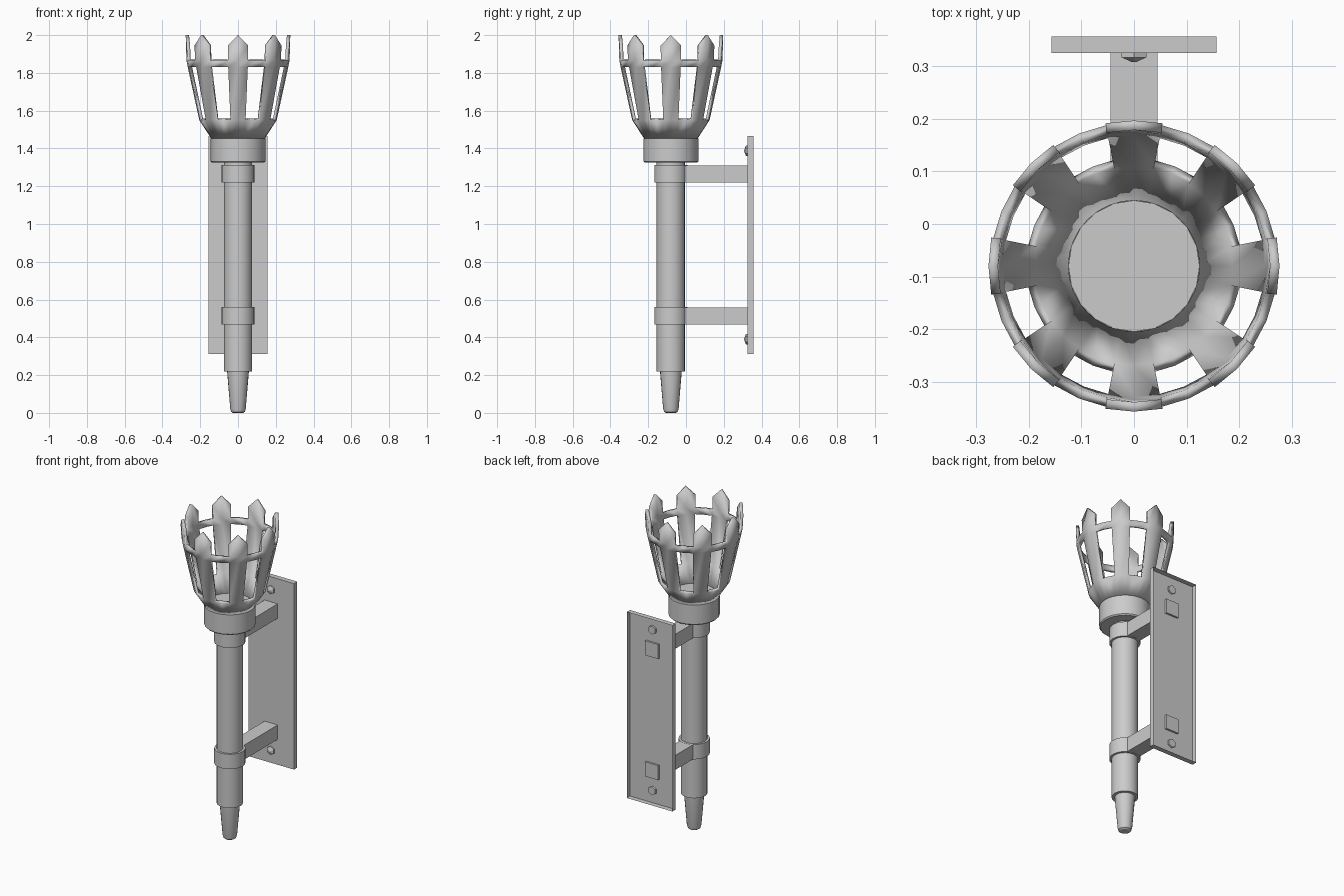
import bpy, bmesh, math
from mathutils import Matrix, Vector

if "Cube" in bpy.data.objects:
    bpy.data.objects.remove(bpy.data.objects["Cube"])

AXIS_Y = -0.08


def finish(name, bm, smooth=True):
    me = bpy.data.meshes.new(name)
    bm.to_mesh(me)
    bm.free()
    ob = bpy.data.objects.new(name, me)
    bpy.context.collection.objects.link(ob)
    if smooth:
        bpy.ops.object.select_all(action='DESELECT')
        ob.select_set(True)
        bpy.context.view_layer.objects.active = ob
        bpy.ops.object.shade_smooth_by_angle(angle=math.radians(32))
    return ob


def lathe(name, profile, sides=20):
    """Closed solid of revolution about the torch axis, profile of (radius, z) upwards."""
    bm = bmesh.new()
    rings = []
    for r, z in profile:
        rings.append([bm.verts.new((r * math.cos(2 * math.pi * i / sides),
                                    AXIS_Y + r * math.sin(2 * math.pi * i / sides), z))
                      for i in range(sides)])
    for a, b in zip(rings, rings[1:]):
        for i in range(sides):
            j = (i + 1) % sides
            bm.faces.new((a[i], a[j], b[j], b[i]))
    bm.faces.new(rings[0][::-1])
    bm.faces.new(rings[-1])
    return finish(name, bm)


def box(name, lo, hi, open_back=False):
    lo, hi = Vector(lo), Vector(hi)
    bm = bmesh.new()
    bmesh.ops.create_cube(bm, size=1, matrix=Matrix.Translation((lo + hi) / 2)
                          @ Matrix.Diagonal((*(hi - lo), 1)))
    if open_back:
        back = [f for f in bm.faces if f.normal.y > 0.9]
        bmesh.ops.delete(bm, geom=back, context='FACES_ONLY')
    return finish(name, bm, smooth=False)


# Handle, pointed foot and collar under the basket
lathe("foot", [(0.027, 0), (0.036, 0.006), (0.041, 0.022), (0.058, 0.225)])
lathe("shaft", [(0.075, 0.22), (0.075, 1.34)])
lathe("collar", [(0.138, 1.325), (0.145, 1.332), (0.145, 1.452)])

# Fire basket: slotted flared wall with eight pointed slats
SEG = 32
levels = [(0.14, 1.45), (0.205, 1.55), (0.266, 1.83), (0.273, 1.867), (0.277, 1.945)]
bm = bmesh.new()
grid = []
for k, (r, z) in enumerate(levels):
    row = []
    for i in range(SEG):
        a = 2 * math.pi * i / SEG
        top = 2.0 if k == 4 and i % 4 == 0 else z
        row.append(bm.verts.new((r * math.cos(a), AXIS_Y + r * math.sin(a), top)))
    grid.append(row)
for k in range(4):
    for i in range(SEG):
        slat = i % 4 in (0, 3)
        if slat or k in (0, 2):
            j = (i + 1) % SEG
            bm.faces.new((grid[k][i], grid[k][j], grid[k + 1][j], grid[k + 1][i]))
bmesh.ops.delete(bm, geom=[v for v in bm.verts if not v.link_faces], context='VERTS')
basket = finish("fire_basket", bm)
wall = basket.modifiers.new("wall", 'SOLIDIFY')
wall.thickness = 0.018
wall.offset = -1

# Basket floor
lathe("basket_floor", [(0.115, 1.44), (0.125, 1.462)])

# Wall plate, hollow at the back
box("wall_plate", (-0.157, 0.325, 0.312), (0.157, 0.357, 1.467), open_back=True)

# Two clamp rings with arms reaching into the plate
for label, z in (("lower", 0.468), ("upper", 1.22)):
    lathe(label + "_clamp", [(0.088, z), (0.088, z + 0.092)])
    box(label + "_arm", (-0.045, -0.06, z + 0.001), (0.045, 0.337, z + 0.091))

# Hexagonal domed bolts
for label, z in (("lower", 0.39), ("upper", 1.388)):
    bm = bmesh.new()
    for r1, r2, y, d in ((0.027, 0.027, 0.3265, 0.019), (0.027, 0.004, 0.3125, 0.009)):
        bmesh.ops.create_cone(bm, cap_ends=True, segments=6, radius1=r1, radius2=r2, depth=d,
                              matrix=Matrix.Translation((0, y, z))
                              @ Matrix.Rotation(math.pi / 2, 4, 'X'))
    finish(label + "_bolt", bm, smooth=False)
